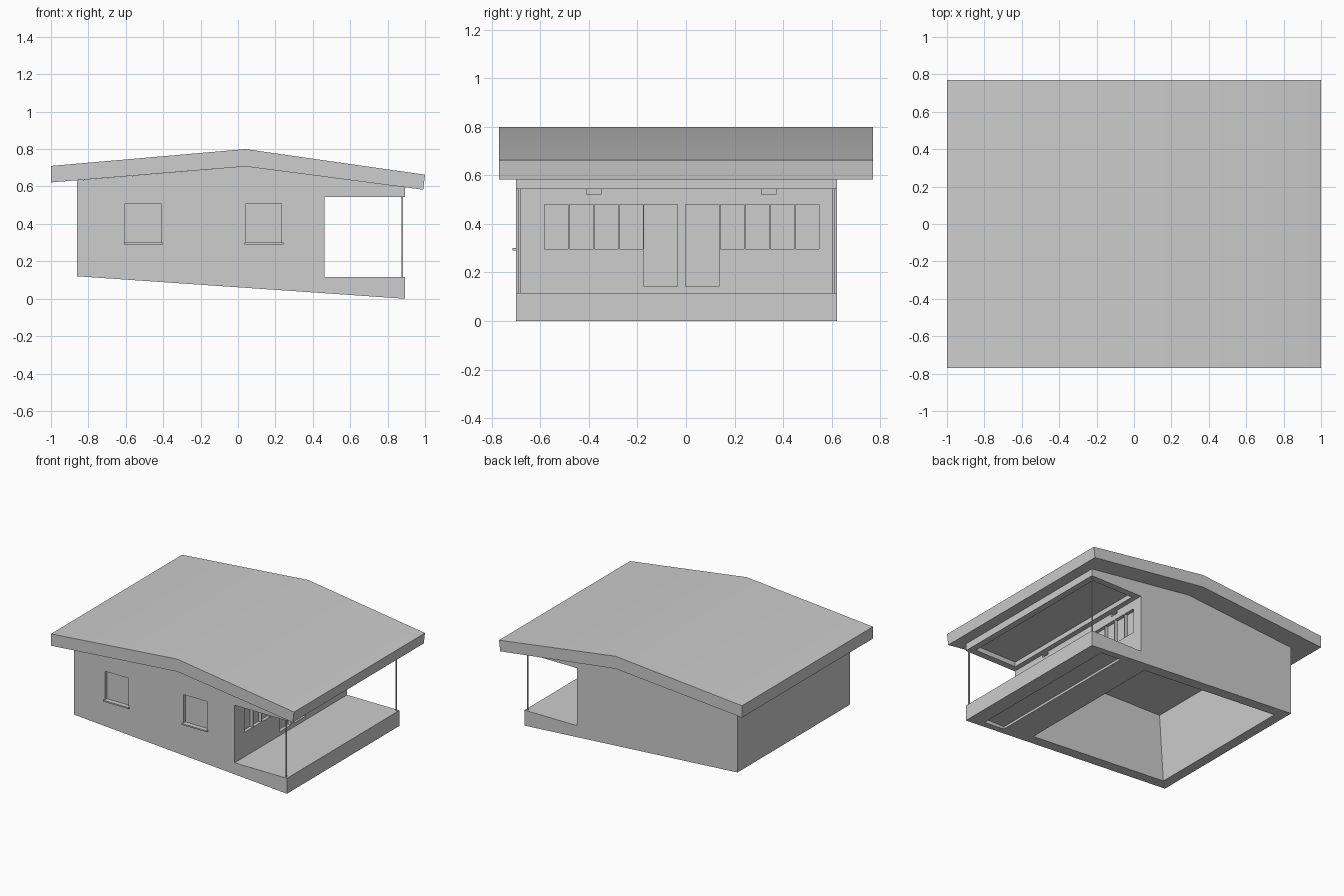
import bpy
import bmesh
import math

default = bpy.data.objects.get("Cube")
if default:
    bpy.data.objects.remove(default, do_unlink=True)

TONE = (0.61, 0.61, 0.61, 1)
grey = bpy.data.materials.new("plain_grey")
grey.use_nodes = True
grey.diffuse_color = TONE
grey.node_tree.nodes["Principled BSDF"].inputs["Base Color"].default_value = TONE


def rect(x0, x1, z0, z1):
    return [(x0, z0), (x1, z0), (x1, z1), (x0, z1)]


def extrude(name, profile, y0, y1):
    """Extrude an x-z outline along y."""
    bm = bmesh.new()
    face = bm.faces.new([bm.verts.new((x, y0, z)) for x, z in profile])
    new = bmesh.ops.extrude_face_region(bm, geom=[face])["geom"]
    verts = [v for v in new if isinstance(v, bmesh.types.BMVert)]
    bmesh.ops.translate(bm, verts=verts, vec=(0, y1 - y0, 0))
    bmesh.ops.recalc_face_normals(bm, faces=bm.faces)
    mesh = bpy.data.meshes.new(name)
    bm.to_mesh(mesh)
    bm.free()
    mesh.materials.append(grey)
    obj = bpy.data.objects.new(name, mesh)
    bpy.context.collection.objects.link(obj)
    return obj


def cut(target, profile, y0, y1):
    """Carve an extruded outline out of the target and discard the cutter."""
    cutter = extrude("cutter", profile, y0, y1)
    cutter.hide_render = True
    mod = target.modifiers.new("cut", "BOOLEAN")
    mod.operation = "DIFFERENCE"
    mod.solver = "EXACT"
    mod.object = cutter
    bpy.context.view_layer.objects.active = target
    bpy.ops.object.modifier_apply(modifier=mod.name)
    bpy.data.objects.remove(cutter, do_unlink=True)


LEFT, RIGHT, FRONT, BACK = -0.86, 0.893, -0.70, 0.623
PORCH, FLOOR, BEAM = 0.462, 0.115, 0.543

# Roof: thick, shallow, uneven gable with a soft ridge
roof = extrude("roof", [(-1, 0.71), (0.04, 0.80), (1, 0.663), (0.99, 0.583),
                        (0.04, 0.707), (-1, 0.622)], -0.77, 0.77)
bpy.ops.object.select_all(action="DESELECT")
roof.select_set(True)
bpy.context.view_layer.objects.active = roof
bpy.ops.object.shade_smooth_by_angle(angle=math.radians(30))

# House body on sloping ground, walls reaching the roof underside
house = extrude("house_body", [(LEFT, 0.12), (RIGHT, 0), (RIGHT, 0.596),
                               (0.04, 0.707), (LEFT, 0.633)], FRONT, BACK)
# Hollow interior leaning square to the sloping base
cut(house, [(-0.80, -0.2), (0.35, -0.2), (0.402, 0.595), (-0.745, 0.612)],
    FRONT + 0.08, BACK - 0.08)
# Open porch, recessed porch ceiling, recess under the slab
cut(house, rect(PORCH, 1.2, FLOOR, BEAM), -1, 1)
cut(house, rect(0.50, 0.845, 0.5, 0.578), FRONT + 0.05, BACK - 0.05)
cut(house, rect(0.60, 0.77, -0.2, 0.038), FRONT + 0.05, BACK - 0.05)

# Front windows with sills
for i, x in enumerate((-0.603, 0.043)):
    cut(house, rect(x, x + 0.19, 0.30, 0.51), -1, FRONT + 0.02)
    extrude(f"window_sill_{i + 1}", rect(x - 0.007, x + 0.2, 0.29, 0.30),
            FRONT - 0.015, FRONT + 0.018)

# Porch windows and doors
GAP = 0.003
PANE = PORCH - 0.025
for start in (-0.585, 0.14):
    for k in range(4):
        y = start + k * 0.1025
        cut(house, rect(PANE, 0.6, 0.297, 0.48), y + GAP, y + 0.1025 - GAP)
for y in (-0.175, -0.005):
    cut(house, rect(PANE, 0.6, 0.143, 0.48), y + GAP, y + 0.14)

# Wall vents under the porch ceiling, and slim corner posts
for side, vent_y, post_y in (("front", -0.38, -0.686), ("back", 0.34, 0.608)):
    cut(house, rect(PANE, 0.49, 0.521, BEAM), vent_y - 0.03, vent_y + 0.03)
    extrude(f"porch_post_{side}", rect(0.873, 0.882, FLOOR, BEAM),
            post_y - 0.004, post_y + 0.004)
